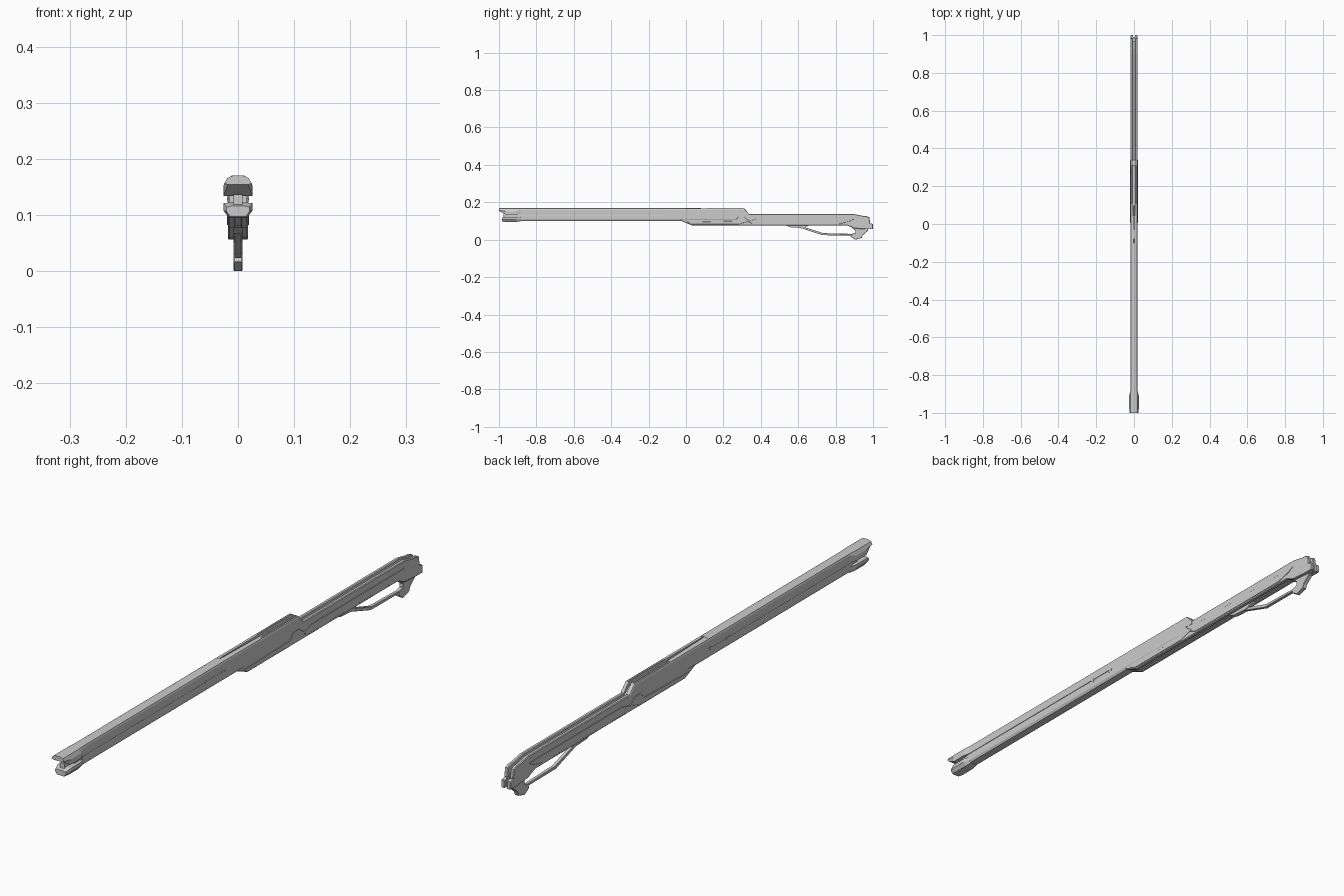
import bpy, bmesh


def finish(name, bm):
    bmesh.ops.recalc_face_normals(bm, faces=bm.faces)
    me = bpy.data.meshes.new(name)
    bm.to_mesh(me)
    bm.free()
    ob = bpy.data.objects.new(name, me)
    bpy.context.collection.objects.link(ob)
    return ob


def loft(name, sections):
    """Sections are (y, half profile of x,z from top to bottom), mirrored over x."""
    bm = bmesh.new()
    rings = []
    for y, half in sections:
        pts = half + [(-x, z) for x, z in reversed(half)]
        rings.append([bm.verts.new((x, y, z)) for x, z in pts])
    n = len(rings[0])
    for a, b in zip(rings, rings[1:]):
        for i in range(n):
            j = (i + 1) % n
            bm.faces.new((a[i], a[j], b[j], b[i]))
    bm.faces.new(rings[0])
    bm.faces.new(rings[-1])
    return finish(name, bm)


def plate(name, prof, x0, x1, bevel=0, mirror=True):
    """Extrude a (y, z) outline from x0 to x1, optionally mirrored."""
    bm = bmesh.new()
    a = [bm.verts.new((x0, y, z)) for y, z in prof]
    b = [bm.verts.new((x1, y, z)) for y, z in prof]
    n = len(prof)
    for i in range(n):
        j = (i + 1) % n
        bm.faces.new((a[i], a[j], b[j], b[i]))
    bm.faces.new(a)
    bm.faces.new(b)
    ob = finish(name, bm)
    if bevel:
        m = ob.modifiers.new("chamfer", 'BEVEL')
        m.width, m.segments, m.limit_method = bevel, 1, 'ANGLE'
        m.angle_limit = 1.2
    if mirror:
        ob.modifiers.new("mirror", 'MIRROR')
    return ob


def box(name, y0, y1, z0, z1, x0, x1, mirror=True):
    return plate(name, [(y0, z0), (y1, z0), (y1, z1), (y0, z1)], x0, x1, 0, mirror)


# Upper barrel shell with flared, undercut muzzle
body = [(.008, .170), (.017, .166), (.019, .160), (.019, .135)]
flare = [(.010, .170), (.019, .166), (.026, .152), (.026, .134)]
lip = [(.010, .170), (.019, .166), (.024, .157), (.018, .154)]
loft("upper_barrel_shell", [(-1, lip), (-.965, flare), (-.91, flare),
                            (-.885, body), (-.1, body)])

# Lower barrel rail with tapered jaw
rail = [(.018, .130), (.019, .127), (.019, .108), (.014, .100)]
jaw = [(.018, .122), (.026, .121), (.026, .108), (.016, .095)]
jaw_back = [(.018, .122), (.019, .120), (.019, .108), (.014, .098)]
loft("lower_jaw", [(-.985, [(.012, .116), (.020, .114), (.021, .107), (.014, .097)]),
                   (-.965, jaw), (-.91, jaw), (-.885, jaw_back)])
loft("lower_barrel_rail", [(-.89, rail), (.31, rail)])

# Recessed core between the shell halves, and the inner bore bar
box("barrel_core", -.9, .32, .118, .140, -.017, .017, False)
box("bore_bar", -.975, -.89, .119, .137, -.008, .008, False)
box("muzzle_backplate", -.93, -.9, .115, .150, -.015, .015, False)

# Bridges across the side groove, and a filled stretch toward the rear
for y in (-.205, -.11):
    box("groove_clip", y - .006, y + .006, .126, .138, .016, .0195)
box("groove_cover", .1, .31, .126, .138, .016, .019)

# Split rear part of the barrel shell, either side of the top channel
rear = [(.004, .152), (.005, .168), (.017, .166), (.019, .160), (.019, .125)]
front = [(.001, .166), (.0015, .170), (.017, .166), (.019, .160), (.019, .125)]
ramp = [(.004, .128), (.005, .136), (.017, .134), (.019, .130), (.019, .122)]
loft("split_shell", [(-.1, front), (.1, rear), (.31, rear), (.34, ramp)])
plate("channel_rail", [(.08, .160), (.12, .170), (.305, .170), (.335, .138),
                       (.335, .125), (.08, .125)], .005, .013, .0015)

# Receiver and stock side plates with open channel between them
plate("stock_side", [(-.03, .102), (.03, .077), (.86, .077), (.90, .060),
                     (.965, .056), (.985, .09), (.980, .120), (.965, .126), (.945, .128),
                     (.90, .137), (.34, .137), (.30, .125), (-.03, .106)],
      .005, .018, .003)
plate("stock_floor", [(-.02, .101), (.03, .080), (.86, .080), (.91, .062),
                      (.97, .06), (.97, .095), (.93, .112), (-.02, .112)],
      -.006, .006, 0, False)

# Raised lower side panel and transition cheek
plate("side_panel", [(.36, .084), (.82, .084), (.875, .098), (.90, .112),
                     (.85, .112), (.38, .112), (.33, .098)], .016, .0195, .001)
plate("receiver_cheek", [(0, .094), (.03, .082), (.28, .082), (.34, .10),
                         (.31, .122), (.28, .122), (.26, .10)], .015, .020, .001)

# Butt block
plate("butt_block", [(.955, .056), (1, .056), (1, .084), (.985, .088), (.955, .09)],
      .004, .018, .002)
box("butt_core", .95, .99, .058, .080, -.005, .005, False)

# Underside guide strip and lever mount
plate("lever_mount", [(.53, .078), (.56, .066), (.63, .062), (.66, .078)],
      -.008, .008, 0, False)

# Thin guard lever sweeping down to the hooked grip
plate("guard_lever", [(.60, .070), (.63, .068), (.735, .035), (.90, .031),
                      (.90, .023), (.73, .024), (.62, .060)], -.006, .006, .001, False)
plate("hook_grip", [(.875, .075), (.905, .050), (.905, .036), (.885, .031),
                    (.880, .016), (.905, .000), (.940, .010), (.945, .024),
                    (.975, .050), (.965, .070)], -.008, .008, .0015, False)
